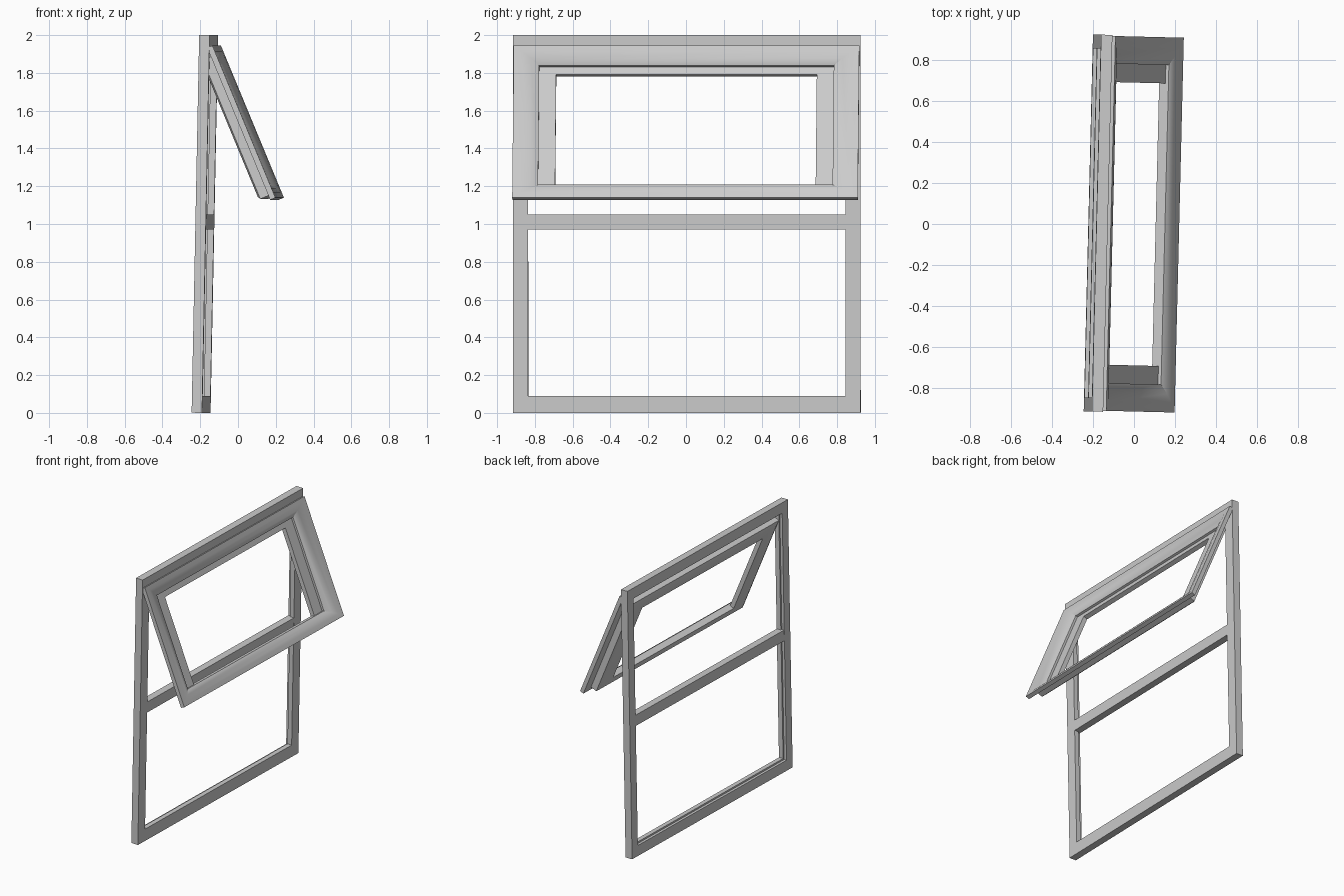
import bpy, bmesh, math
from mathutils import Matrix

cube = bpy.data.objects.get("Cube")
if cube:
    bpy.data.objects.remove(cube, do_unlink=True)

# One plain grey paint
paint = bpy.data.materials.new("light_grey_paint")
paint.use_nodes = True
GREY = (0.6, 0.6, 0.6, 1.0)
paint.diffuse_color = GREY
paint.node_tree.nodes["Principled BSDF"].inputs["Base Color"].default_value = GREY

YAW = Matrix.Rotation(-0.0246, 4, "Z")


def finish(name, bm, placement):
    bmesh.ops.recalc_face_normals(bm, faces=bm.faces)
    mesh = bpy.data.meshes.new(name)
    bm.to_mesh(mesh)
    bm.free()
    mesh.transform(placement)
    mesh.materials.append(paint)
    obj = bpy.data.objects.new(name, mesh)
    bpy.context.scene.collection.objects.link(obj)
    bpy.ops.object.select_all(action="DESELECT")
    obj.select_set(True)
    bpy.context.view_layer.objects.active = obj
    bpy.ops.object.shade_smooth_by_angle(angle=math.radians(30))
    return obj


def mitred_frame(name, half_width, height, profile, placement):
    """Sweep a closed profile of (side, top, bottom inset, depth) round a rectangle."""
    bm = bmesh.new()
    loops = []
    for side, top, bottom, depth in profile:
        y, high, low = half_width - side, -top, bottom - height
        corners = ((-y, low), (y, low), (y, high), (-y, high))
        loops.append([bm.verts.new((depth, cy, cz)) for cy, cz in corners])
    for i, a in enumerate(loops):
        b = loops[(i + 1) % len(loops)]
        for j in range(4):
            k = (j + 1) % 4
            bm.faces.new((a[j], a[k], b[k], b[j]))
    return finish(name, bm, placement)


# Fixed outer frame with a shallow rebate round the back of the opening
frame_place = YAW @ Matrix.Translation((-0.168, 0, 0)) @ Matrix.Rotation(0.02, 4, "Y")
frame_profile = [
    (0, 0, 0, 0),
    (0.08, 0.09, 0.09, 0),
    (0.08, 0.09, 0.09, -0.035),
    (0.068, 0.078, 0.078, -0.035),
    (0.068, 0.078, 0.078, -0.055),
    (0, 0, 0, -0.055),
]
mitred_frame("outer_frame", 0.92, 2.0, frame_profile,
             frame_place @ Matrix.Translation((0, 0, 2)))

# Middle rail between the two openings
bm = bmesh.new()
bmesh.ops.create_cube(bm, size=1)
bmesh.ops.scale(bm, vec=(0.054, 1.704, 0.08), verts=bm.verts)
bmesh.ops.translate(bm, vec=(-0.0275, 0, 1.01), verts=bm.verts)
finish("middle_rail", bm, frame_place)

# Top-hung sash: dished front flange, recessed inner stop, stepped back
sash_place = (YAW @ Matrix.Translation((-0.113, 0, 1.945))
              @ Matrix.Rotation(math.radians(-22.5), 4, "Y"))
sash_profile = [
    (0, 0, 0, 0),
    (0.045, 0.033, 0.03, -0.004),
    (0.09, 0.066, 0.06, -0.017),
    (0.135, 0.10, 0.09, -0.038),
    (0.135, 0.10, 0.09, -0.054),
    (0.225, 0.143, 0.09, -0.054),
    (0.225, 0.143, 0.09, -0.087),
    (0.10, 0.07, 0.04, -0.087),
    (0.075, 0.05, 0.025, -0.078),
    (0.075, 0.05, 0.025, -0.03),
    (0, 0, 0, -0.03),
]
mitred_frame("opening_sash", 0.915, 0.872, sash_profile, sash_place)
